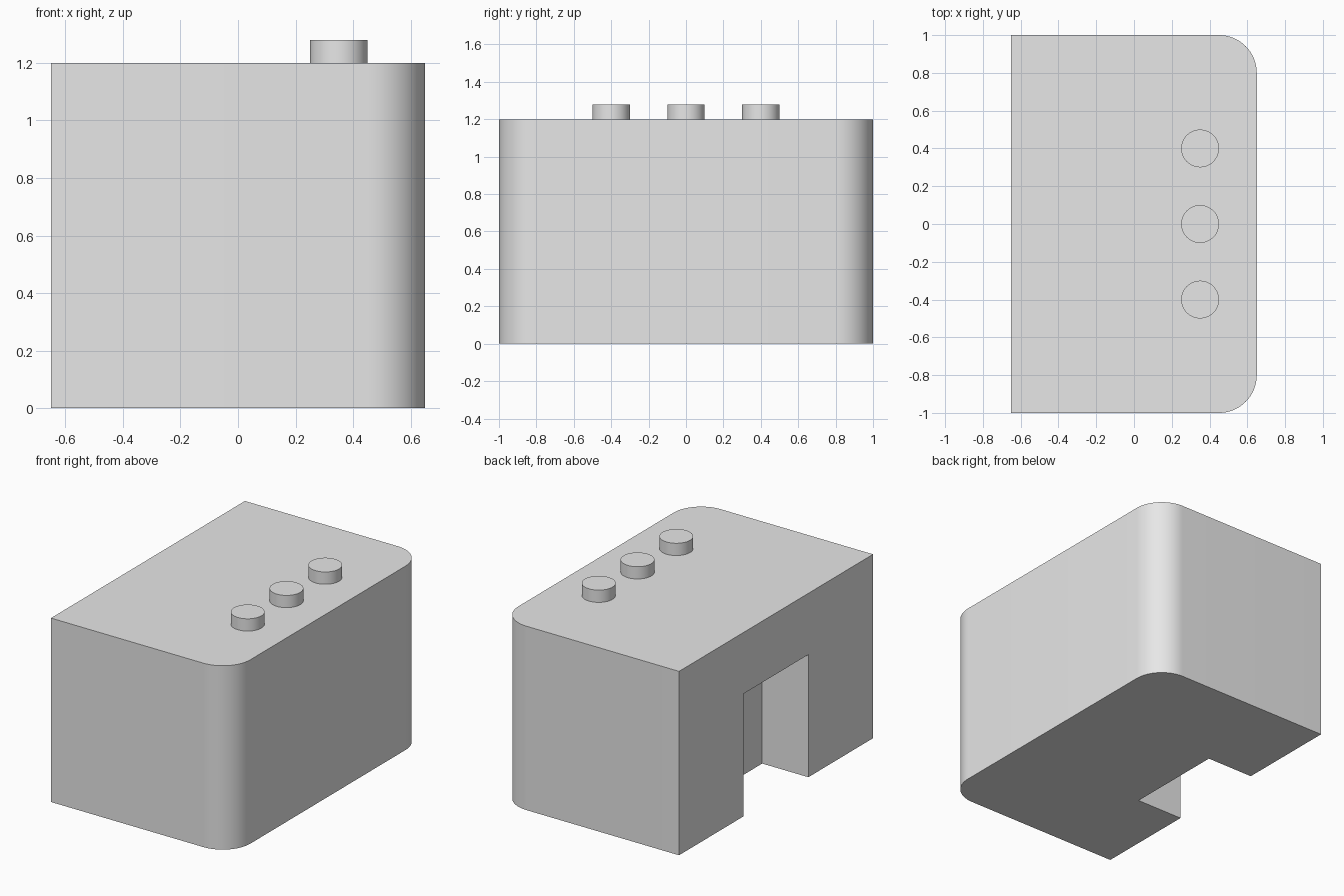
import bpy, bmesh, math

if "Cube" in bpy.data.objects:
    bpy.data.objects.remove(bpy.data.objects["Cube"])

grey = bpy.data.materials.new("light grey")
grey.diffuse_color = (0.8, 0.8, 0.8, 1)
grey.use_nodes = True
grey.node_tree.nodes["Principled BSDF"].inputs["Base Color"].default_value = grey.diffuse_color

HALF_X, HALF_Y, HEIGHT, RADIUS = 0.65, 1.0, 1.2, 0.2


def smooth(obj):
    bpy.ops.object.select_all(action='DESELECT')
    obj.select_set(True)
    bpy.context.view_layer.objects.active = obj
    bpy.ops.object.shade_smooth_by_angle(angle=math.radians(30))


def prism(name, outline, z0, z1):
    """Extrude a counter-clockwise outline from z0 up to z1."""
    bm = bmesh.new()
    base = bm.faces.new([bm.verts.new((x, y, z0)) for x, y in outline])
    ext = bmesh.ops.extrude_face_region(bm, geom=[base], use_keep_orig=True)
    top = [v for v in ext["geom"] if isinstance(v, bmesh.types.BMVert)]
    bmesh.ops.translate(bm, verts=top, vec=(0, 0, z1 - z0))
    bmesh.ops.recalc_face_normals(bm, faces=bm.faces)
    mesh = bpy.data.meshes.new(name)
    bm.to_mesh(mesh)
    bm.free()
    mesh.materials.append(grey)
    obj = bpy.data.objects.new(name, mesh)
    bpy.context.collection.objects.link(obj)
    return obj


def arc(cx, cy, r, start, end, steps):
    angles = [math.radians(start + (end - start) * i / steps) for i in range(steps + 1)]
    return [(cx + r * math.cos(a), cy + r * math.sin(a)) for a in angles]


# Body: block with two rounded vertical corners on the right
cx, cy = HALF_X - RADIUS, HALF_Y - RADIUS
outline = ([(-HALF_X, -HALF_Y)]
           + arc(cx, -cy, RADIUS, -90, 0, 16)
           + arc(cx, cy, RADIUS, 0, 90, 16)
           + [(-HALF_X, HALF_Y)])
body = prism("body", outline, 0, HEIGHT)

# Recess: opens to the left and the bottom
N = 1 / 3
cutter = prism("recess_cutter",
               [(-0.9, -N), (-HALF_X + N, -N), (-HALF_X + N, N), (-0.9, N)], -0.2, 0.8)
cut = body.modifiers.new("recess", 'BOOLEAN')
cut.operation = 'DIFFERENCE'
cut.solver = 'EXACT'
cut.object = cutter
bpy.context.view_layer.objects.active = body
bpy.ops.object.modifier_apply(modifier=cut.name)
bpy.data.objects.remove(cutter)
smooth(body)

# Buttons: three round studs along the right side of the top
for i, y in enumerate((-0.4, 0, 0.4)):
    button = prism(f"button_{i + 1}", arc(0.35, y, 0.1, 0, 360, 48)[:-1], HEIGHT, HEIGHT + 0.08)
    smooth(button)
